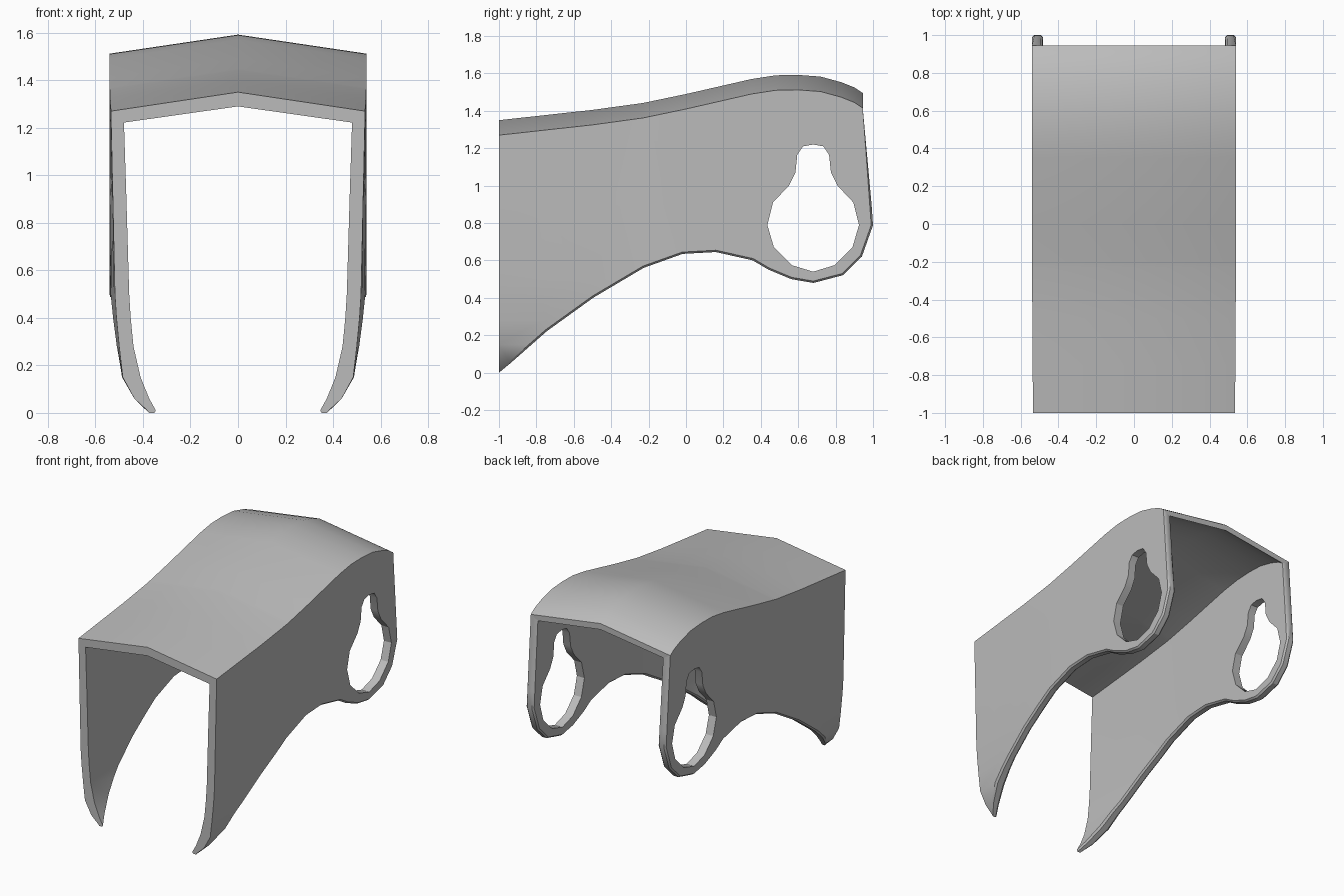
import bpy, bmesh
from mathutils import Vector

cube = bpy.data.objects.get("Cube")
if cube:
    bpy.data.objects.remove(cube)

# Side outline as (y, z): roof edge from front to back, then hoop and lower edge back to front
TOP = [(-1, 1.27), (-.5, 1.325), (-.23, 1.362), (0, 1.41), (.35, 1.49), (.48, 1.51),
       (.6, 1.512), (.72, 1.503), (.83, 1.473), (.9, 1.445), (.945, 1.415)]
LOWER = [(.99, .79), (.932, .626), (.834, .53), (.68, .49), (.565, .51), (.445, .56), (.36, .61),
         (.16, .655), (-.02, .645), (-.23, .57), (-.5, .41), (-.75, .23), (-1, .01)]
# Half of the keyhole opening, mirrored about its centre line
HOLE_Y = .68
HOLE = [(0, 1.22), (.055, 1.21), (.085, 1.165), (.095, 1.07), (.13, 1.0), (.215, .91),
        (.245, .79), (.21, .67), (.115, .575), (0, .54)]
# Wall shape by height
CURL = [(0, .17), (.06, .1), (.15, .04), (.28, .015), (.4, .005), (.5, 0)]
TAPER = [(.03, 0), (.15, .015), (.28, .025), (.5, .022), (1.27, .005)]
THICK = [(0, .028), (.04, .06), (.15, .075), (.28, .06), (.5, .06), (1.2, .055)]
RIDGE, CHAMFER = .08, .01


def interp(table, t):
    if t <= table[0][0]:
        return table[0][1]
    for (a, va), (b, vb) in zip(table, table[1:]):
        if t <= b:
            return va + (vb - va) * (t - a) / (b - a)
    return table[-1][1]


def outer_x(y, z):
    front = min(1, max(0, (-y - .2) / .8))
    return .54 - interp(CURL, z) - front * interp(TAPER, z)


def roof_thickness(y):
    return interp([(.5, .06), (.945, .042)], y)


def is_top(v):
    return abs(v.co.z - interp(TOP, v.co.y)) < .001


# Flat side panel, cut into bands so that it can be curled
flat = bmesh.new()
hole = [(HOLE_Y + y, z) for y, z in HOLE] + [(HOLE_Y - y, z) for y, z in HOLE[-2:0:-1]]
for loop in (TOP + LOWER, hole):
    vs = [flat.verts.new((0, y, z)) for y, z in loop]
    for i, v in enumerate(vs):
        e = flat.edges.new((v, vs[(i + 1) % len(vs)]))
        # Seams mark the rim that gets a chamfer
        e.seam = loop is not hole and len(TOP) - 1 <= i < len(loop) - 1
bmesh.ops.triangle_fill(flat, use_beauty=True, edges=flat.edges[:], normal=(1, 0, 0))
cuts = [((0, 0, z), (0, 0, 1)) for z in (.06, .15, .28, .4, .5, .9)]
cuts += [((0, y, 0), (0, 1, 0)) for y in (-.75, -.5, -.2)]
for co, no in cuts:
    bmesh.ops.bisect_plane(flat, geom=flat.verts[:] + flat.edges[:] + flat.faces[:],
                           dist=.0005, plane_co=co, plane_no=no)

# Outward direction at each chamfered rim point
push = {}
for e in flat.edges:
    if e.seam and len(e.link_faces) == 1:
        d = e.verts[1].co - e.verts[0].co
        n = Vector((0, -d.z, d.y)).normalized()
        if n.dot(e.link_faces[0].calc_center_median() - e.verts[0].co) > 0:
            n.negate()
        for v in e.verts:
            push[v] = push.get(v, Vector()) + n

# Curved wall with inner and outer skins
bm = bmesh.new()
outer, inner, mids = {}, {}, {}
for v in flat.verts:
    y, z = v.co.y, v.co.z
    x = outer_x(y, z)
    xi = x - interp(THICK, z)
    drop = roof_thickness(y) - .012 if is_top(v) else 0
    outer[v] = bm.verts.new((x, y, z))
    inner[v] = bm.verts.new((xi, y, z - drop))
    if v in push:
        n = push[v].normalized() * CHAMFER
        if is_top(v):
            n = Vector()
        if y < -.999:
            n = Vector((0, 0, -CHAMFER))
        mids[v] = [bm.verts.new(outer[v].co.lerp(inner[v].co, t) + n) for t in (.2, .8)]
for f in flat.faces:
    bm.faces.new([outer[v] for v in f.verts])
    bm.faces.new([inner[v] for v in reversed(f.verts)])

# Rims: chamfered hoop and lower edge, plain front edge and opening
for e in flat.edges:
    if len(e.link_faces) != 1:
        continue
    a, b = e.verts
    if is_top(a) and is_top(b):
        continue
    if e.seam:
        ra, rb = ([outer[v], *mids[v], inner[v]] for v in (a, b))
    else:
        ra, rb = ([outer[v], inner[v]] for v in (a, b))
    for i in range(len(ra) - 1):
        bm.faces.new((ra[i], rb[i], rb[i + 1], ra[i + 1]))
for v in mids:
    if v.co.y < -.999 and v.co.z < .1:
        bm.faces.new((outer[v], *mids[v], inner[v]))

# Half of the ridged roof, joined to the wall's top edge
row = sorted((v for v in flat.verts if is_top(v)), key=lambda v: v.co.y)
rings = []
for v in row:
    y, z = v.co.y, v.co.z + RIDGE
    rings.append((outer[v], bm.verts.new((0, y, z)),
                  bm.verts.new((0, y, z - roof_thickness(y))), inner[v]))
for r, s in zip(rings, rings[1:]):
    bm.faces.new((r[0], s[0], s[1], r[1]))
    bm.faces.new((r[2], s[2], s[3], r[3]))
bm.faces.new(rings[0])
bm.faces.new(rings[-1])
flat.free()

# Mirror to the other side
bmesh.ops.mirror(bm, geom=bm.verts[:] + bm.edges[:] + bm.faces[:], axis='X', merge_dist=.0005)
bmesh.ops.recalc_face_normals(bm, faces=bm.faces[:])
mesh = bpy.data.meshes.new("arched_cover")
bm.to_mesh(mesh)
bm.free()

# Plain grey material
mat = bpy.data.materials.new("plain_grey")
mat.use_nodes = True
grey = (.5, .5, .5, 1)
mat.diffuse_color = grey
mat.node_tree.nodes["Principled BSDF"].inputs["Base Color"].default_value = grey
mesh.materials.append(mat)

cover = bpy.data.objects.new("arched_cover", mesh)
bpy.context.collection.objects.link(cover)
bpy.ops.object.select_all(action='DESELECT')
cover.select_set(True)
bpy.context.view_layer.objects.active = cover
bpy.ops.object.shade_smooth_by_angle(angle=.5)
